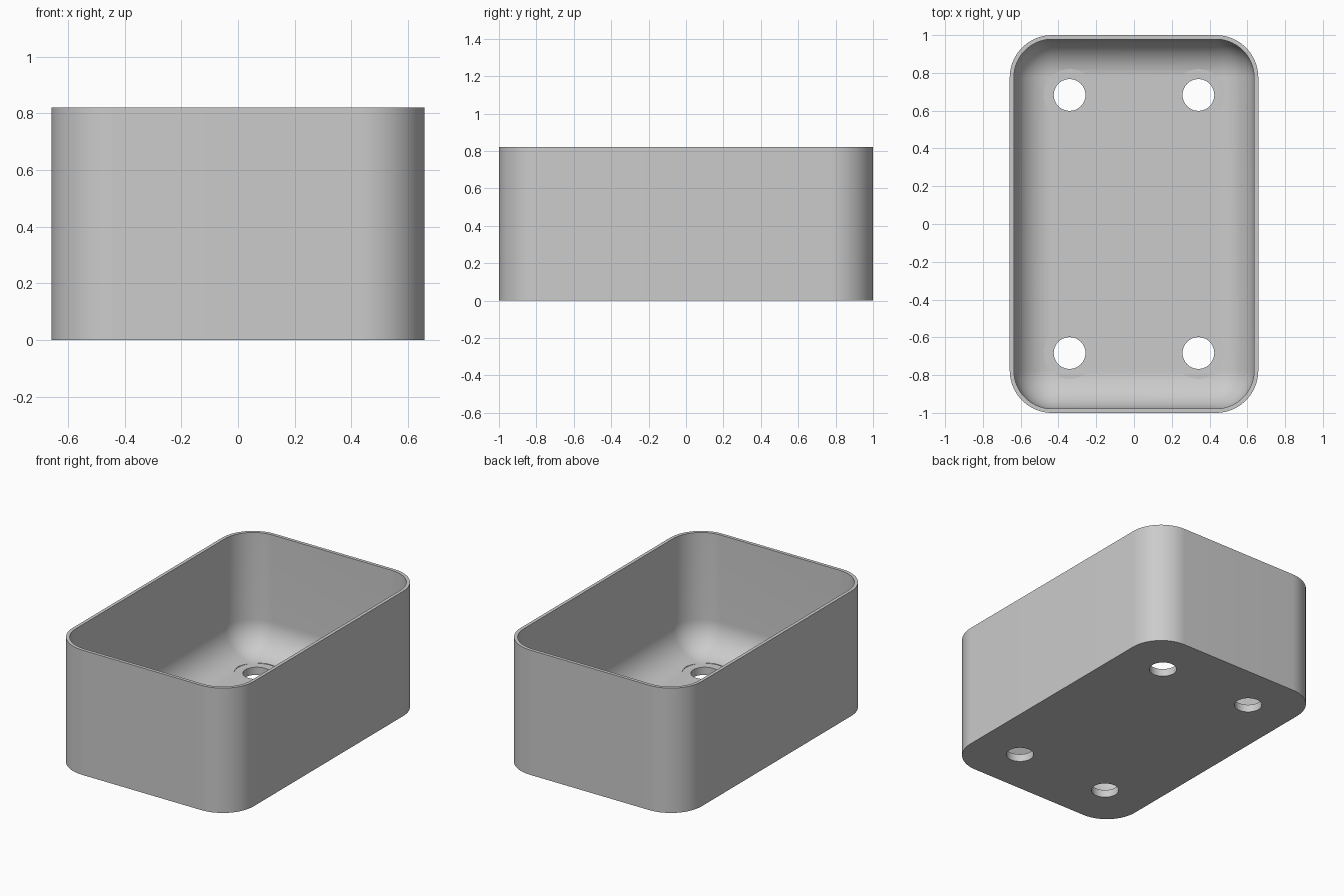
import bpy
import bmesh
from math import sin, cos, pi, radians

if "Cube" in bpy.data.objects:
    bpy.data.objects.remove(bpy.data.objects["Cube"], do_unlink=True)

HALF_X, HALF_Y, HEIGHT = 0.658, 1.0, 0.82
CORNER, WALL, FLOOR, FILLET = 0.225, 0.022, 0.05, 0.2
CORNER_STEPS, FILLET_STEPS = 20, 16

grey = bpy.data.materials.new("light grey")
grey.use_nodes = True
colour = (0.6, 0.6, 0.6, 1)
grey.diffuse_color = colour
grey.node_tree.nodes["Principled BSDF"].inputs["Base Color"].default_value = colour


def ring(bm, inset, z):
    """Rounded rectangle of vertices, moved inward by inset."""
    radius = CORNER - inset
    verts = []
    for quarter, (sx, sy) in enumerate([(1, 1), (-1, 1), (-1, -1), (1, -1)]):
        for i in range(CORNER_STEPS + 1):
            a = (quarter + i / CORNER_STEPS) * pi / 2
            verts.append(bm.verts.new((sx * (HALF_X - CORNER) + radius * cos(a),
                                       sy * (HALF_Y - CORNER) + radius * sin(a), z)))
    return verts


# Tray shell: outer wall, rim, inner wall, rounded floor edge
levels = [(0, 0), (0, HEIGHT), (WALL, HEIGHT)]
for i in range(FILLET_STEPS + 1):
    a = i / FILLET_STEPS * pi / 2
    levels.append((WALL + FILLET * (1 - cos(a)), FLOOR + FILLET * (1 - sin(a))))

bm = bmesh.new()
rings = [ring(bm, inset, z) for inset, z in levels]
for low, high in zip(rings, rings[1:]):
    for i in range(len(low)):
        j = (i + 1) % len(low)
        bm.faces.new((low[i], low[j], high[j], high[i]))
bm.faces.new(rings[0][::-1])
bm.faces.new(rings[-1])
bmesh.ops.recalc_face_normals(bm, faces=bm.faces)
mesh = bpy.data.meshes.new("tray")
bm.to_mesh(mesh)
bm.free()
tray = bpy.data.objects.new("tray", mesh)
bpy.context.collection.objects.link(tray)
mesh.materials.append(grey)
bpy.context.view_layer.objects.active = tray


def cut(x, y, radius, bottom, top):
    """Drill a round hole into the tray."""
    bpy.ops.mesh.primitive_cylinder_add(vertices=48, radius=radius, depth=top - bottom,
                                        location=(x, y, (bottom + top) / 2))
    cutter = bpy.context.object
    cutter.name = "hole_cutter"
    cutter.hide_render = True
    cutter.data.materials.append(grey)
    mod = tray.modifiers.new("hole", "BOOLEAN")
    mod.operation, mod.solver, mod.object = "DIFFERENCE", "EXACT", cutter
    bpy.context.view_layer.objects.active = tray
    bpy.ops.object.modifier_apply(modifier=mod.name)
    bpy.data.objects.remove(cutter, do_unlink=True)


# Four drain holes, each with a flat seat cut into the rounded floor edge
for sx in (-1, 1):
    for sy in (-1, 1):
        cut(sx * 0.341, sy * 0.683, 0.137, FLOOR + 0.0005, FLOOR + 0.06)
        cut(sx * 0.341, sy * 0.683, 0.084, -0.1, FLOOR + 0.1)

bpy.ops.object.select_all(action="DESELECT")
tray.select_set(True)
bpy.context.view_layer.objects.active = tray
bpy.ops.object.shade_smooth_by_angle(angle=radians(30))
